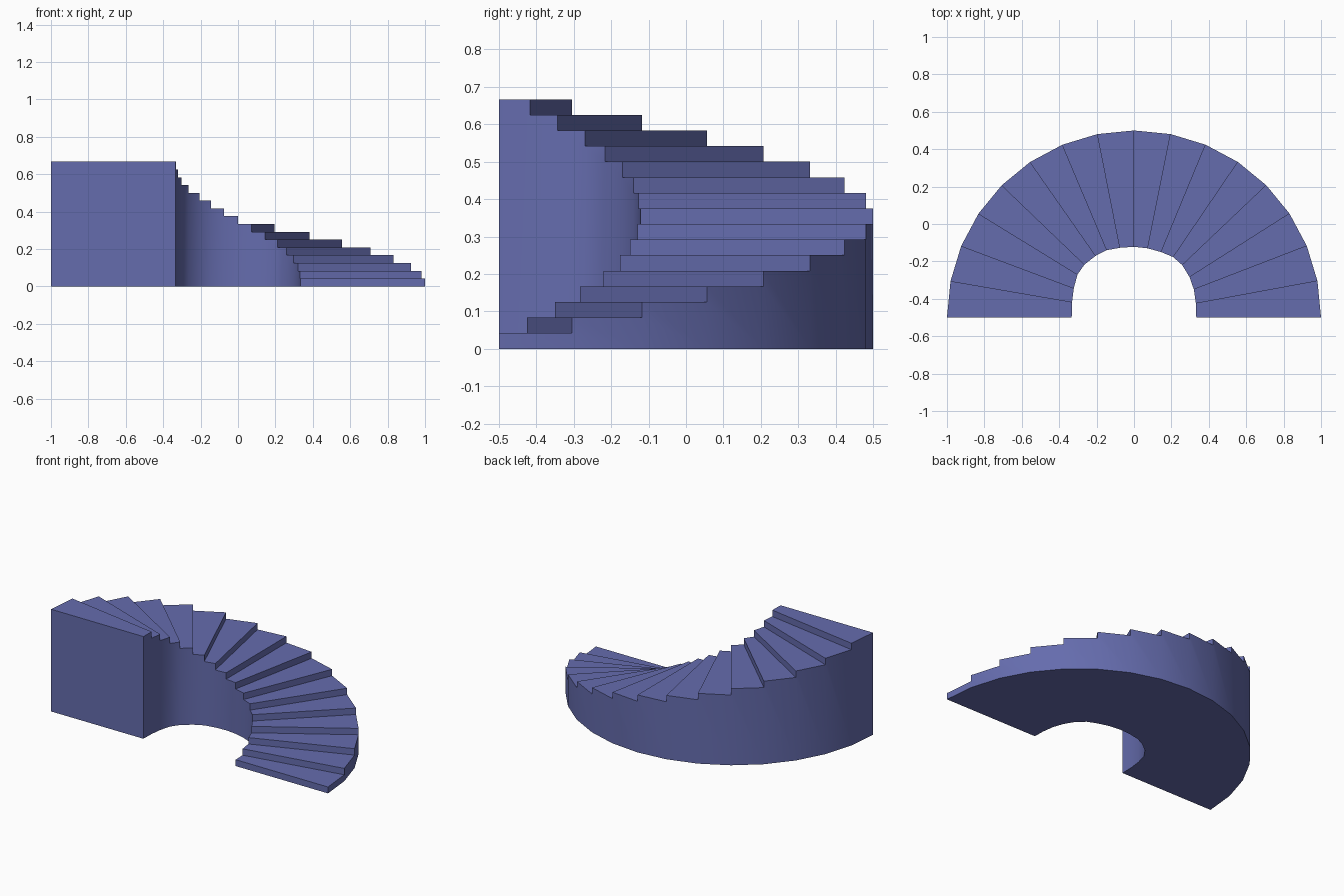
import bpy, bmesh, math

if "Cube" in bpy.data.objects:
    bpy.data.objects.remove(bpy.data.objects["Cube"])

STEPS = 16
RISE = 0.6667 / STEPS

# Outer edge: half circle; inner edge: measured, slightly irregular opening
outer = [(math.cos(math.pi * i / STEPS), -0.5 + math.sin(math.pi * i / STEPS))
         for i in range(STEPS + 1)]
inner = [(0.333, -0.5), (0.331, -0.425), (0.32, -0.35), (0.297, -0.284),
         (0.258, -0.22), (0.21, -0.177), (0.145, -0.15), (0.073, -0.13),
         (0, -0.122), (-0.075, -0.127), (-0.145, -0.14), (-0.205, -0.17),
         (-0.265, -0.217), (-0.302, -0.27), (-0.322, -0.343),
         (-0.331, -0.417), (-0.333, -0.5)]

bm = bmesh.new()
cache = {}


def vert(edge, i, level):
    """Shared vertex on the inner or outer edge at a step level."""
    key = (edge is outer, i, level)
    if key not in cache:
        cache[key] = bm.verts.new((*edge[i], level * RISE))
    return cache[key]


def face(*keys):
    verts = list(dict.fromkeys(vert(*k) for k in keys))
    bm.faces.new(verts)


for i in range(STEPS):
    j = i + 1
    # Tread, riser and underside
    face((inner, i, j), (outer, i, j), (outer, j, j), (inner, j, j))
    face((inner, i, i), (outer, i, i), (outer, i, j), (inner, i, j))
    face((inner, i, 0), (inner, j, 0), (outer, j, 0), (outer, i, 0))
    # Curved side walls
    for edge in (inner, outer):
        face((edge, i, 0), (edge, j, 0), (edge, j, j), (edge, i, j), (edge, i, i))

# Tall end wall
face((inner, STEPS, 0), (inner, STEPS, STEPS), (outer, STEPS, STEPS), (outer, STEPS, 0))

bmesh.ops.recalc_face_normals(bm, faces=bm.faces[:])
mesh = bpy.data.meshes.new("curved_staircase")
bm.to_mesh(mesh)
bm.free()

# Blue-violet staircase
mat = bpy.data.materials.new("staircase_blue")
mat.diffuse_color = (0.13, 0.15, 0.42, 1)
mat.use_nodes = True
mat.node_tree.nodes["Principled BSDF"].inputs["Base Color"].default_value = mat.diffuse_color
mesh.materials.append(mat)
stairs = bpy.data.objects.new("curved_staircase", mesh)
bpy.context.collection.objects.link(stairs)
bpy.context.view_layer.objects.active = stairs
stairs.select_set(True)
bpy.ops.object.shade_smooth_by_angle(angle=math.radians(30))
